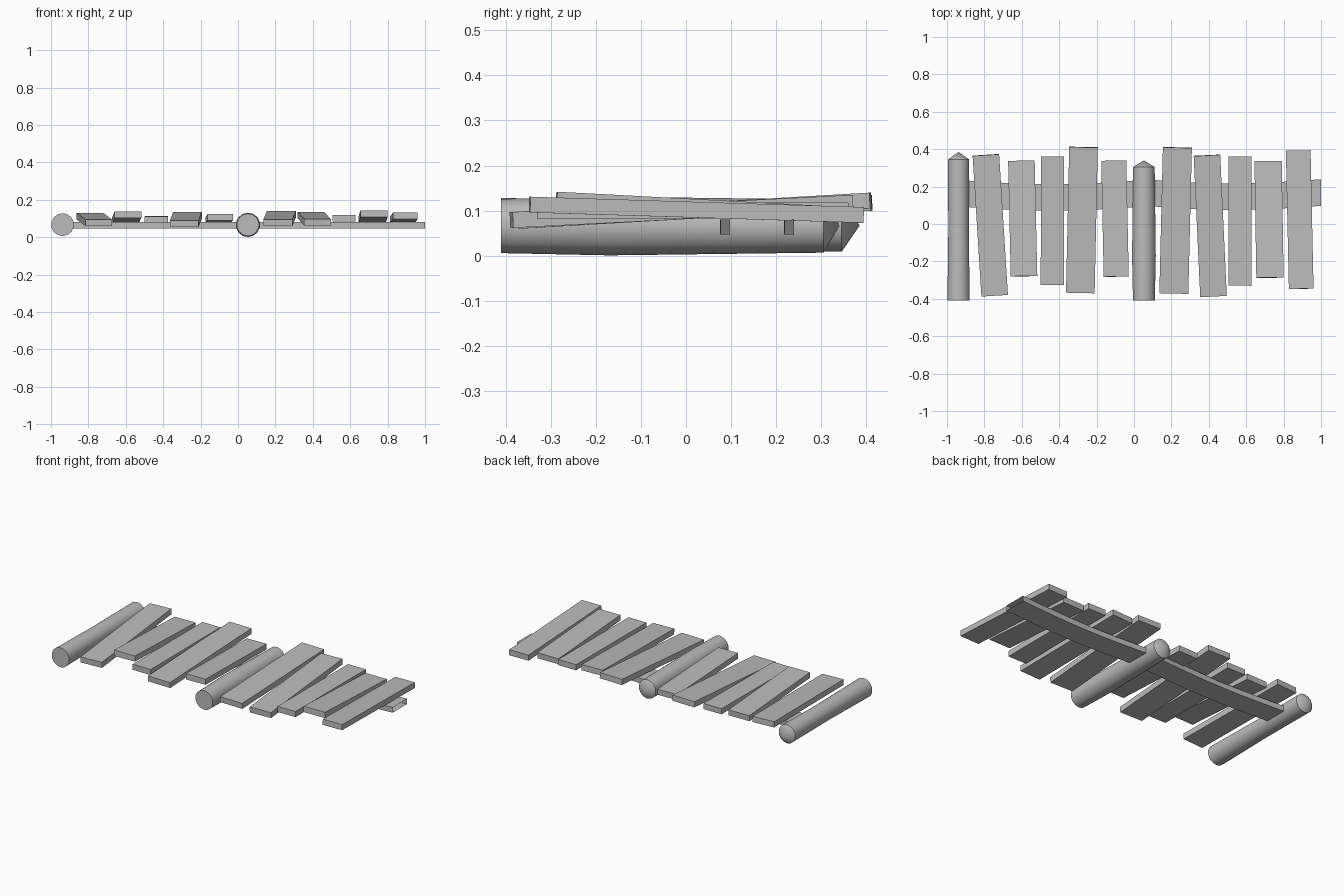
import bpy, bmesh, math
from mathutils import Vector

if "Cube" in bpy.data.objects:
    bpy.data.objects.remove(bpy.data.objects["Cube"], do_unlink=True)

wood = bpy.data.materials.new("grey_wood")
wood.use_nodes = True
wood.diffuse_color = (0.5, 0.5, 0.5, 1)
wood.node_tree.nodes["Principled BSDF"].inputs["Base Color"].default_value = (0.5, 0.5, 0.5, 1)


def finish(bm, name, smooth=False):
    bmesh.ops.recalc_face_normals(bm, faces=bm.faces)
    mesh = bpy.data.meshes.new(name)
    bm.to_mesh(mesh)
    bm.free()
    mesh.materials.append(wood)
    obj = bpy.data.objects.new(name, mesh)
    bpy.context.collection.objects.link(obj)
    if smooth:
        bpy.ops.object.select_all(action='DESELECT')
        obj.select_set(True)
        bpy.context.view_layer.objects.active = obj
        bpy.ops.object.shade_smooth_by_angle(angle=math.radians(35))
    return obj


def bridge(bm, rings):
    for a, b in zip(rings, rings[1:]):
        n = len(a)
        for i in range(n):
            j = (i + 1) % n
            bm.faces.new((a[i], a[j], b[j], b[i]))


# Round posts lying along y, with a flat foot and a low pointed tip
def post(name, x, z, sections, tip, sides=14):
    bm = bmesh.new()
    rings = []
    for y, r in sections:
        angles = [2 * math.pi * (i + 0.5) / sides for i in range(sides)]
        rings.append([bm.verts.new((x + r * math.cos(a), y, z + r * math.sin(a))) for a in angles])
    bridge(bm, rings)
    bm.faces.new(rings[0])
    point = bm.verts.new((x, tip, z))
    for i in range(sides):
        bm.faces.new((rings[-1][i], rings[-1][(i + 1) % sides], point))
    return finish(bm, name, True)


post("end_post", -0.938, 0.067, [(-0.41, 0.061), (-0.03, 0.056), (0.345, 0.058)], 0.385)
post("middle_post", 0.053, 0.066, [(-0.41, 0.06), (-0.17, 0.065), (0.305, 0.059)], 0.34)


# Bowed rails, open at both ends
def rail(name, x0, x1, y_end, bow=0.022, half=0.071, steps=8):
    bm = bmesh.new()
    rings = []
    for i in range(steps + 1):
        t = i / steps
        y = y_end - bow * math.sin(math.pi * t)
        x = x0 + (x1 - x0) * t
        rings.append([bm.verts.new((x, y + s * half, z))
                      for s, z in ((-1, 0.047), (1, 0.047), (1, 0.08), (-1, 0.08))])
    bridge(bm, rings)
    return finish(bm, name)


rail("left_rail", 0.055, 1.0, 0.168)
rail("right_rail", -0.93, 0.045, 0.164)


# Tilted planks: front and back end centres (x, y, underside z) and width
def plank(name, front, back, width, thick=0.035):
    a, b = Vector(front), Vector(back)
    along = (b - a).normalized()
    side = along.cross(Vector((0, 0, 1))).normalized() * width / 2
    up = side.cross(along).normalized() * thick
    bm = bmesh.new()
    rings = [[bm.verts.new(p + o) for o in (-side, side, side + up, up - side)] for p in (a, b)]
    bridge(bm, rings)
    for ring in rings:
        bm.faces.new(ring)
    return finish(bm, name)


planks = [
    ((-0.745, -0.382, 0.06), (-0.792, 0.37, 0.095), 0.142),
    ((-0.588, -0.28, 0.103), (-0.602, 0.337, 0.072), 0.142),
    ((-0.437, -0.325, 0.075), (-0.435, 0.36, 0.077), 0.124),
    ((-0.287, -0.367, 0.055), (-0.27, 0.412, 0.1), 0.153),
    ((-0.095, -0.282, 0.09), (-0.108, 0.338, 0.07), 0.134),
    ((0.213, -0.37, 0.06), (0.232, 0.41, 0.105), 0.155),
    ((0.425, -0.386, 0.062), (0.39, 0.368, 0.1), 0.142),
    ((0.566, -0.33, 0.083), (0.568, 0.36, 0.083), 0.123),
    ((0.727, -0.288, 0.107), (0.717, 0.335, 0.074), 0.146),
    ((0.894, -0.347, 0.096), (0.878, 0.392, 0.073), 0.132),
]
for i, (front, back, width) in enumerate(planks, 1):
    plank(f"plank_{i}", front, back, width)
